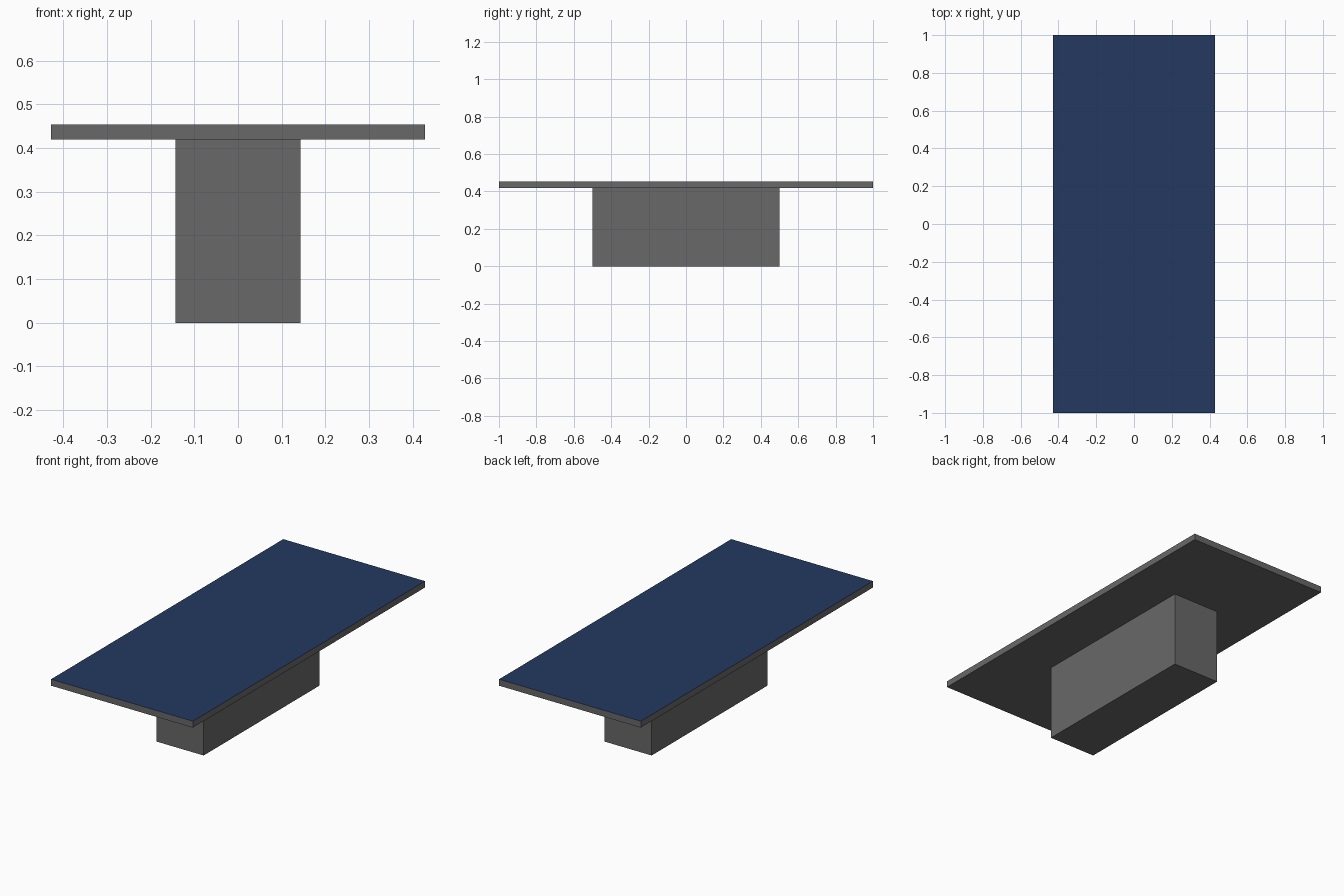
import bpy

if "Cube" in bpy.data.objects:
    bpy.data.objects.remove(bpy.data.objects["Cube"])

def material(name, rgb):
    m = bpy.data.materials.new(name)
    m.diffuse_color = (*rgb, 1.0)
    m.use_nodes = True
    m.node_tree.nodes["Principled BSDF"].inputs["Base Color"].default_value = m.diffuse_color
    return m

grey = material("dark_grey", (0.14, 0.14, 0.14))
blue = material("navy_blue", (0.0168, 0.0395, 0.119))

def box(name, half_x, half_y, z0, z1, mats):
    bpy.ops.mesh.primitive_cube_add(size=2)
    ob = bpy.context.object
    ob.name = name
    for v in ob.data.vertices:
        v.co = (v.co.x * half_x, v.co.y * half_y, z1 if v.co.z > 0 else z0)
    for m in mats:
        ob.data.materials.append(m)
    return ob

# Pedestal block
box("pedestal", 0.143, 0.5, 0.0, 0.419, [grey])

# Wide flat top: grey slab with a blue upper face
top = box("table_top", 0.4275, 1.0, 0.419, 0.454, [grey, blue])
top.data.update()
for p in top.data.polygons:
    p.material_index = 1 if all(top.data.vertices[i].co.z > 0.44 for i in p.vertices) else 0
